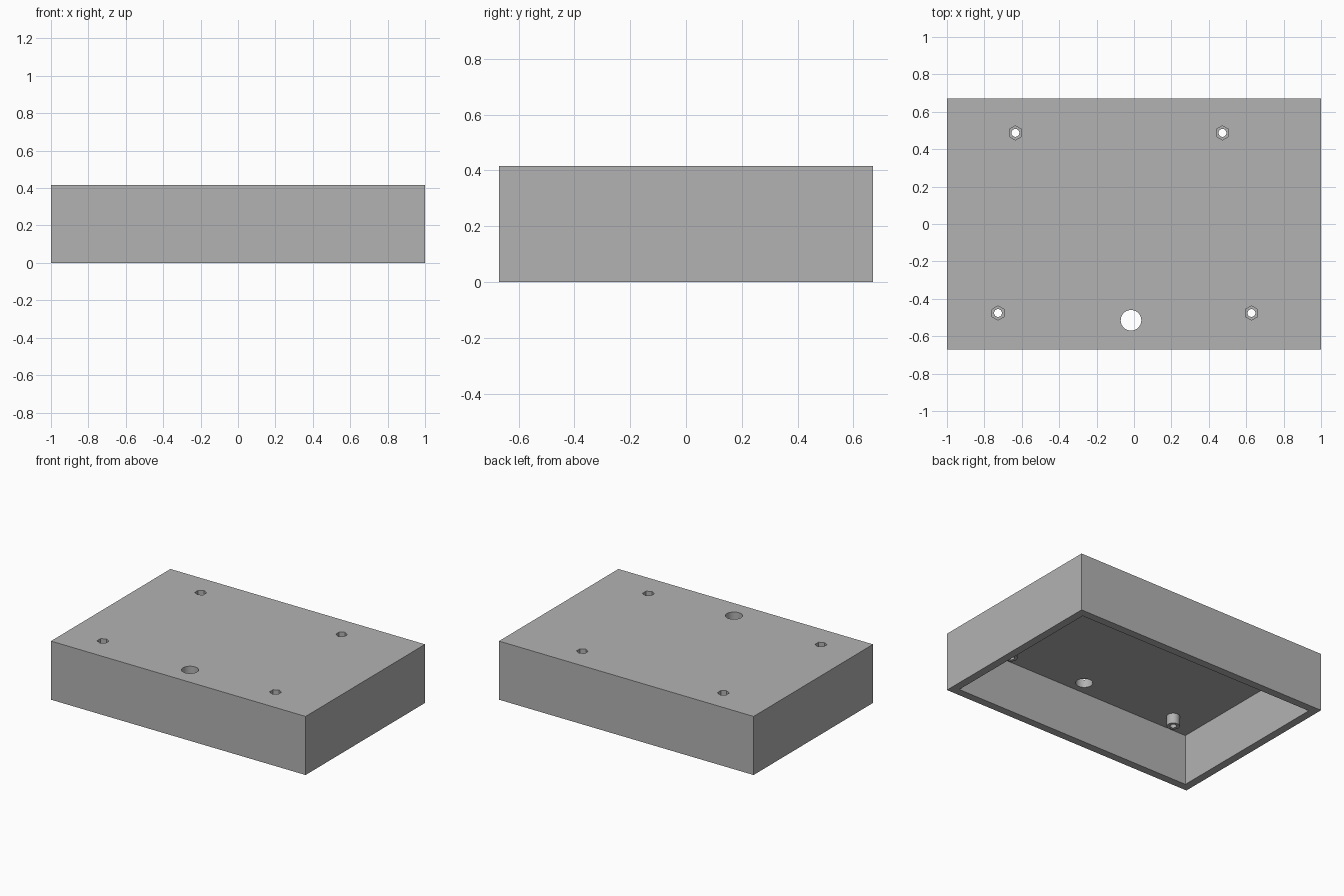
import bpy
import math

if "Cube" in bpy.data.objects:
    bpy.data.objects.remove(bpy.data.objects["Cube"], do_unlink=True)

LENGTH, DEPTH, HEIGHT, WALL = 2.0, 1.34, 0.416, 0.056
STANDOFF_BOTTOM = 0.288
NUT_FLOOR = 0.335
MOUNTS = [(-0.634, 0.487), (0.473, 0.487), (-0.727, -0.476), (0.628, -0.476)]

grey = bpy.data.materials.new("plain grey")
grey.use_nodes = True
grey.diffuse_color = (0.45, 0.45, 0.45, 1)
grey.node_tree.nodes["Principled BSDF"].inputs["Base Color"].default_value = grey.diffuse_color


def box(name, x, y, z0, z1):
    bpy.ops.mesh.primitive_cube_add(size=1, location=(0, 0, (z0 + z1) / 2))
    ob = bpy.context.object
    ob.name = name
    ob.scale = (x, y, z1 - z0)
    bpy.ops.object.transform_apply(location=True, rotation=False, scale=True)
    ob.data.materials.append(grey)
    return ob


def prism(name, sides, radius, at, z0, z1):
    bpy.ops.mesh.primitive_cylinder_add(vertices=sides, radius=radius, depth=z1 - z0,
                                        location=(*at, (z0 + z1) / 2))
    ob = bpy.context.object
    ob.name = name
    ob.data.materials.append(grey)
    return ob


def combine(target, tool, operation):
    tool.hide_render = True
    mod = target.modifiers.new(operation.lower(), "BOOLEAN")
    mod.operation = operation
    mod.solver = "EXACT"
    mod.object = tool
    bpy.context.view_layer.objects.active = target
    bpy.ops.object.modifier_apply(modifier=mod.name)
    bpy.data.objects.remove(tool, do_unlink=True)


# Open-bottomed enclosure shell
shell = box("enclosure_shell", LENGTH, DEPTH, 0, HEIGHT)
cavity = box("cavity_cutter", LENGTH - 2 * WALL, DEPTH - 2 * WALL, -0.1, HEIGHT - WALL)
combine(shell, cavity, "DIFFERENCE")

# Standoffs under the roof, each with a nut pocket and a screw hole
for at in MOUNTS:
    combine(shell, prism("standoff", 32, 0.042, at, STANDOFF_BOTTOM, HEIGHT - WALL / 2), "UNION")
for at in MOUNTS:
    combine(shell, prism("nut_cutter", 6, 0.038, at, NUT_FLOOR, HEIGHT + 0.1), "DIFFERENCE")
    combine(shell, prism("screw_cutter", 32, 0.021, at, 0.2, HEIGHT + 0.1), "DIFFERENCE")

# Cable hole near the front edge
combine(shell, prism("cable_cutter", 48, 0.055, (-0.016, -0.515), 0.2, HEIGHT + 0.1), "DIFFERENCE")

bpy.ops.object.select_all(action="DESELECT")
shell.select_set(True)
bpy.context.view_layer.objects.active = shell
bpy.ops.object.shade_smooth_by_angle(angle=math.radians(30))
